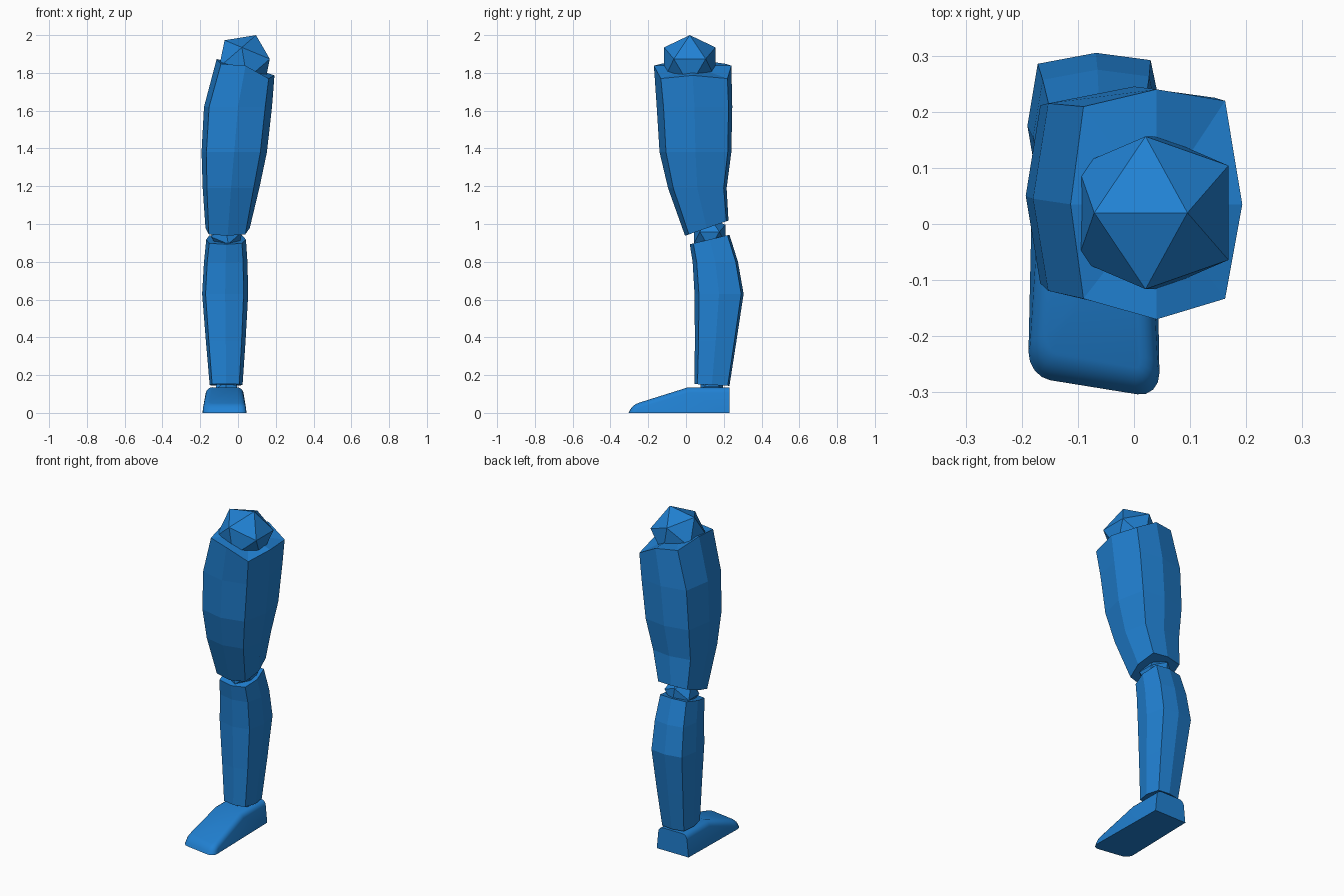
import bpy, bmesh, math

if "Cube" in bpy.data.objects:
    bpy.data.objects.remove(bpy.data.objects["Cube"])

# Octagonal limb cross-section: unit x, unit y, corner weight for the rim dip
SECTION = [(0, -1, 0), (.8, -.82, 1), (1, 0, .4), (.8, .9, 1),
           (0, 1, 0), (-.85, .85, .5), (-1, 0, 0), (-.85, -.82, .5)]


def finish(bm, name):
    bmesh.ops.recalc_face_normals(bm, faces=bm.faces[:])
    mesh = bpy.data.meshes.new(name)
    bm.to_mesh(mesh)
    bm.free()
    obj = bpy.data.objects.new(name, mesh)
    bpy.context.collection.objects.link(obj)
    return obj


def limb(name, rings):
    """Loft rings of (cx, cy, cz, half x, half y, slope x, slope y, corner dip)."""
    bm = bmesh.new()
    loops = []
    for cx, cy, cz, hx, hy, sx, sy, dip in rings:
        loops.append([bm.verts.new((cx + u * hx, cy + v * hy,
                                    cz + u * hx * sx + v * hy * sy - w * dip))
                      for u, v, w in SECTION])
    n = len(SECTION)
    for a, b in zip(loops, loops[1:]):
        for i in range(n):
            j = (i + 1) % n
            bm.faces.new((a[i], a[j], b[j], b[i]))
    # Fan caps
    for loop, ring in ((loops[0], rings[0]), (loops[-1], rings[-1])):
        c = bm.verts.new(ring[:3])
        for i in range(n):
            bm.faces.new((loop[i], loop[(i + 1) % n], c))
    return finish(bm, name)


def joint(name, loc, radius):
    bpy.ops.mesh.primitive_ico_sphere_add(
        subdivisions=1, radius=radius, location=loc,
        rotation=(0, math.radians(-22.5), math.pi))
    bpy.context.object.name = name


# Ball joints
joint("hip_joint", (.034, .02, 1.852), .16)
joint("knee_joint", (-.06, .125, .945), .098)
joint("ankle_joint", (-.062, .137, .13), .07)

# Thigh
limb("thigh", [
    (.04, .035, 1.838, .153, .205, -.23, 0, .04),
    (.0, .045, 1.62, .18, .20, 0, 0, 0),
    (-.02, .05, 1.38, .173, .19, 0, 0, 0),
    (-.037, .06, 1.19, .15, .155, 0, 0, 0),
    (-.055, .11, .978, .117, .115, 0, .35, 0),
])

# Shin with calf bulge
limb("shin", [
    (-.063, .125, .918, .105, .105, 0, .24, 0),
    (-.065, .155, .80, .115, .12, 0, 0, 0),
    (-.068, .175, .63, .122, .13, 0, 0, 0),
    (-.065, .157, .38, .105, .11, 0, 0, 0),
    (-.063, .137, .148, .087, .093, 0, -.05, 0),
])

# Foot: wedge from a side profile, with a skewed toe
bm = bmesh.new()
profile = [(.23, 0), (.23, .135), (.01, .135), (-.29, .042), (-.31, 0)]
sides = []
for left in (True, False):
    row = []
    for y, z in profile:
        x = -.178 if left else .037
        if y < 0:
            x += -.011 if left else .009
        x += (.1 if left else -.1) * z
        row.append(bm.verts.new((x, y + (.038 if left and y < 0 else 0), z)))
    sides.append(row)
L, R = sides
bm.faces.new(L)
bm.faces.new(R[::-1])
for i in range(5):
    j = (i + 1) % 5
    bm.faces.new((L[i], L[j], R[j], R[i]))
bmesh.ops.recalc_face_normals(bm, faces=bm.faces[:])
# Round the toe corners, then the upper rim
toe = [e for e in bm.edges if {e.verts[0], e.verts[1]} in ({L[3], L[4]}, {R[3], R[4]})]
bmesh.ops.bevel(bm, geom=toe, offset=.04, segments=4, profile=.5,
                affect='EDGES', clamp_overlap=True)
bm.normal_update()
rim = [e for e in bm.edges if len(e.link_faces) == 2
       and min(v.co.z for v in e.verts) > .02
       and max(f.normal.z for f in e.link_faces) > .8
       and min(f.normal.z for f in e.link_faces) < .75
       and min(v.co.y for v in e.verts) < .22]
bmesh.ops.bevel(bm, geom=rim, offset=.028, segments=4, profile=.5,
                affect='EDGES', clamp_overlap=True)
foot = finish(bm, "foot")
bpy.ops.object.select_all(action='DESELECT')
foot.select_set(True)
bpy.context.view_layer.objects.active = foot
bpy.ops.object.shade_smooth_by_angle(angle=math.radians(30))

# Blue finish on every part
mat = bpy.data.materials.new("blue")
mat.diffuse_color = (.015, .22, .65, 1)
mat.use_nodes = True
mat.node_tree.nodes["Principled BSDF"].inputs["Base Color"].default_value = mat.diffuse_color
for obj in bpy.context.scene.objects:
    obj.data.materials.append(mat)
